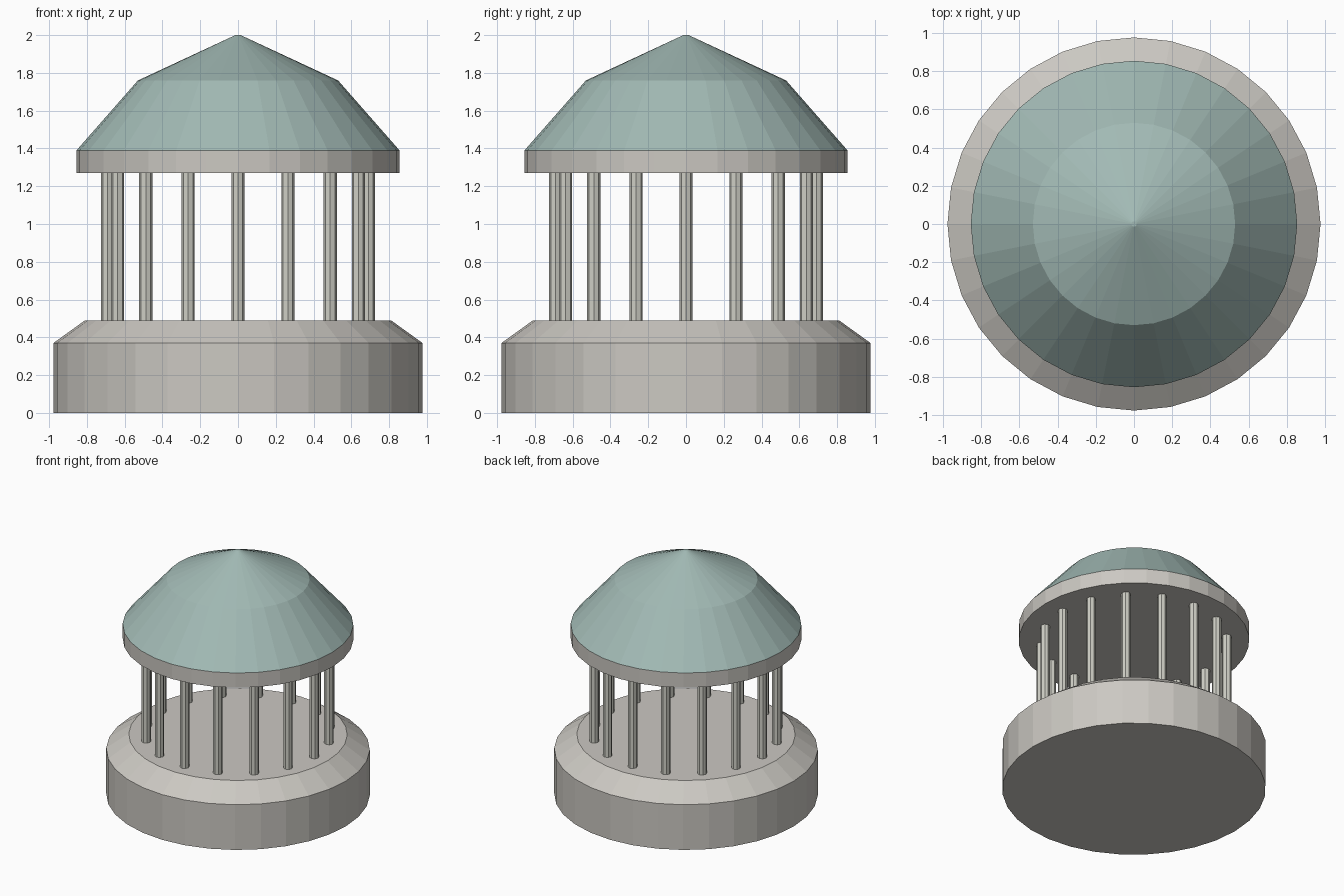
import bpy, bmesh
from math import cos, sin, pi

if "Cube" in bpy.data.objects:
    bpy.data.objects.remove(bpy.data.objects["Cube"])


def material(name, rgb):
    m = bpy.data.materials.new(name)
    m.diffuse_color = (*rgb, 1)
    m.use_nodes = True
    m.node_tree.nodes["Principled BSDF"].inputs["Base Color"].default_value = m.diffuse_color
    return m


STONE = material("stone", (0.60, 0.58, 0.54))
COLUMN = material("column_stone", (0.62, 0.62, 0.56))
COPPER = material("aged_copper", (0.36, 0.49, 0.46))


def lathe(name, profile, sides, mat, cx=0.0, cy=0.0):
    """Flat-faced solid from (radius, z) rings, listed bottom to top."""
    bm = bmesh.new()
    rings = [[bm.verts.new((cx + r * cos(2 * pi * i / sides),
                            cy + r * sin(2 * pi * i / sides), z))
              for i in range(sides)] for r, z in profile]
    for low, high in zip(rings, rings[1:]):
        for i in range(sides):
            j = (i + 1) % sides
            bm.faces.new((low[i], low[j], high[j], high[i]))
    bm.faces.new(rings[0][::-1])
    bm.faces.new(rings[-1])
    mesh = bpy.data.meshes.new(name)
    bm.to_mesh(mesh)
    bm.free()
    mesh.materials.append(mat)
    obj = bpy.data.objects.new(name, mesh)
    bpy.context.collection.objects.link(obj)
    return obj


# Round plinth with a sloped shoulder
lathe("base", [(0.977, 0), (0.977, 0.37), (0.81, 0.49)], 32, STONE)

# Ring of slim columns
COUNT, RING = 16, 0.69
for k in range(COUNT):
    a = 2 * pi * k / COUNT
    lathe(f"column_{k + 1:02d}", [(0.035, 0.49), (0.035, 1.27)], 8, COLUMN,
          RING * cos(a), RING * sin(a))

# Stone band carried by the columns
lathe("entablature", [(0.855, 1.27), (0.855, 1.39)], 32, STONE)

# Two-pitch roof
lathe("lower_roof", [(0.855, 1.39), (0.53, 1.76)], 32, COPPER)
lathe("roof_cap", [(0.53, 1.76), (0.014, 2.0)], 32, COPPER)
